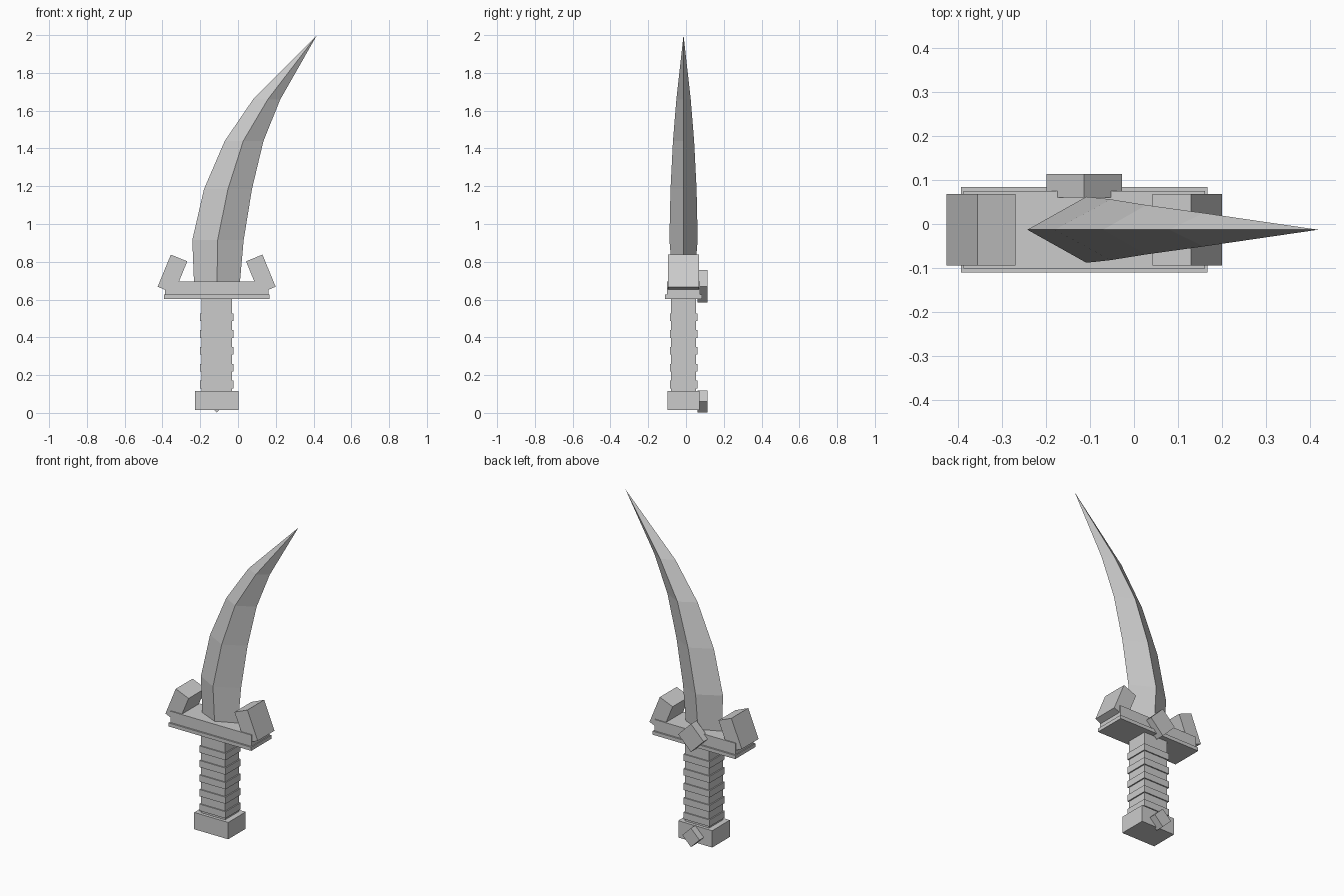
import bpy
import bmesh
from math import pi
from mathutils import Matrix, Vector

cube = bpy.data.objects.get("Cube")
if cube:
    bpy.data.objects.remove(cube, do_unlink=True)

steel = bpy.data.materials.new("plain grey")
steel.use_nodes = True
GREY = (0.6, 0.6, 0.6, 1)
steel.diffuse_color = GREY
steel.node_tree.nodes["Principled BSDF"].inputs["Base Color"].default_value = GREY

CX, CY = -0.113, -0.013  # axis of the handle


def finish(bm, name):
    bmesh.ops.recalc_face_normals(bm, faces=bm.faces)
    mesh = bpy.data.meshes.new(name)
    bm.to_mesh(mesh)
    bm.free()
    mesh.materials.append(steel)
    obj = bpy.data.objects.new(name, mesh)
    bpy.context.collection.objects.link(obj)
    return obj


def box(name, center, size, tilt=0.0):
    """Box tilted about the y axis."""
    bm = bmesh.new()
    matrix = (Matrix.Translation(center) @ Matrix.Rotation(tilt, 4, "Y")
              @ Matrix.Diagonal((*size, 1)))
    bmesh.ops.create_cube(bm, size=1, matrix=matrix)
    return finish(bm, name)


def slab(name, width, depth, bottom, top):
    return box(name, (CX, CY, (bottom + top) / 2), (width, depth, top - bottom))


# Handle: pommel, grip and raised bands
slab("pommel", 0.23, 0.17, 0.014, 0.117)
slab("grip", 0.163, 0.132, 0.1, 0.61)
for i in range(5):
    z = 0.13 + i * 0.089
    slab(f"grip_band_{i + 1}", 0.178, 0.146, z, z + 0.041)

# Guard: wide lower plate and slightly smaller upper block
slab("guard_plate", 0.56, 0.195, 0.604, 0.626)
slab("guard_block", 0.548, 0.175, 0.62, 0.695)

# Slanted prongs at both ends of the guard
for side, name in ((-1, "right_prong"), (1, "left_prong")):
    box(name, (CX + side * 0.234, CY, 0.735), (0.094, 0.163, 0.184), -side * 0.39)

# Diamond studs on the back
for name, z, half in (("guard_stud", 0.67, 0.086), ("pommel_stud", 0.06, 0.058)):
    edge = half * 2 ** 0.5
    box(name, (CX, 0.087, z), (edge, 0.054, edge), pi / 4)

# Curved blade: diamond sections (height, back edge, ridge, cutting edge, half thickness)
sections = [
    (0.69, -0.233, -0.111, 0.010, 0.055),
    (0.915, -0.242, -0.108, 0.030, 0.075),
    (1.185, -0.180, -0.053, 0.074, 0.069),
    (1.44, -0.070, 0.028, 0.135, 0.056),
    (1.66, 0.080, 0.158, 0.224, 0.038),
]
bm = bmesh.new()
rings = []
for z, back, ridge, edge, half in sections:
    points = ((back, CY), (ridge, CY - half), (edge, CY), (ridge, CY + half))
    rings.append([bm.verts.new((x, y, z)) for x, y in points])
tip = bm.verts.new(Vector((0.418, CY, 2.0)))
bm.faces.new(rings[0])
for low, high in zip(rings, rings[1:]):
    for i in range(4):
        j = (i + 1) % 4
        bm.faces.new((low[i], low[j], high[j], high[i]))
for i in range(4):
    bm.faces.new((rings[-1][i], rings[-1][(i + 1) % 4], tip))
finish(bm, "blade")
